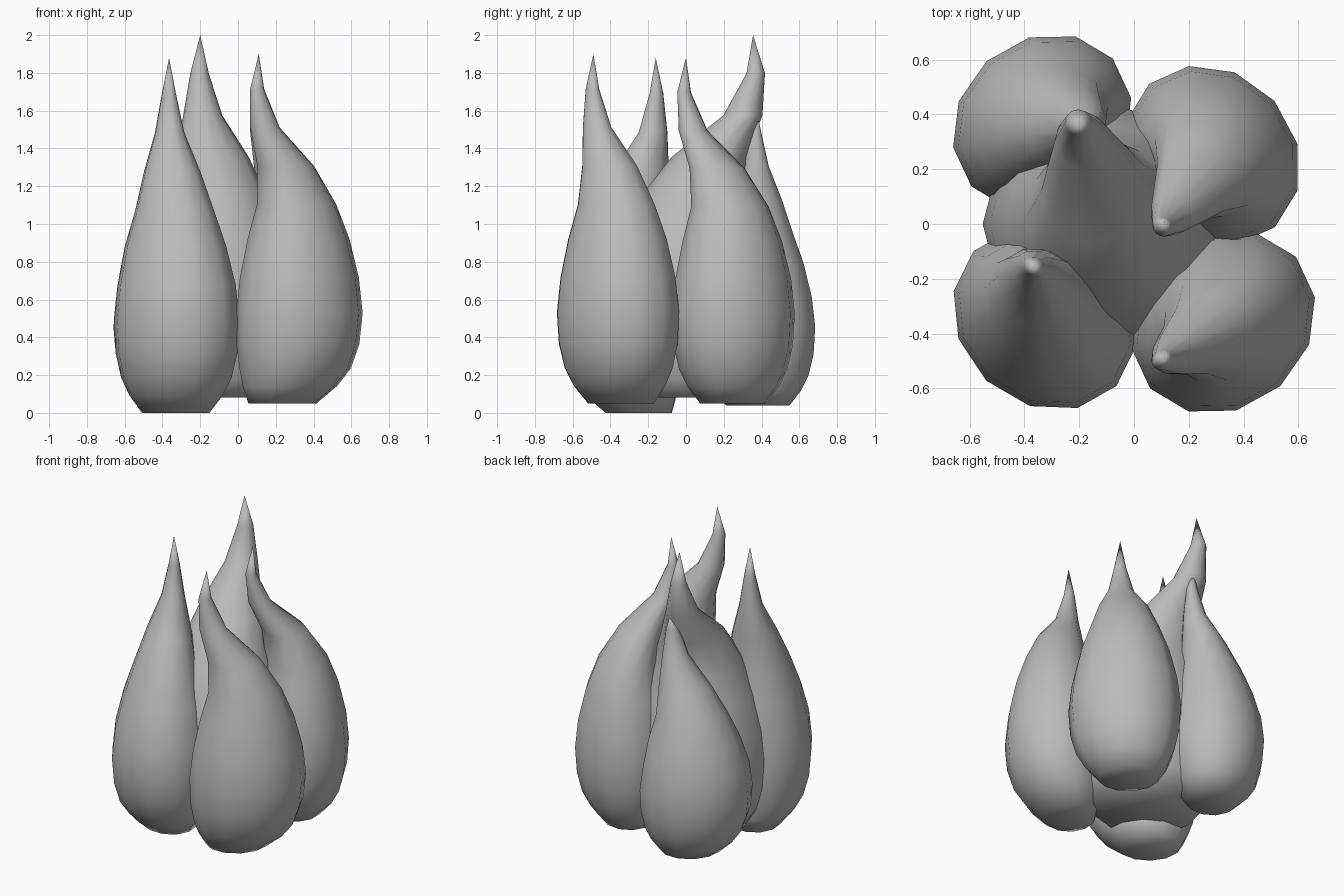
import bpy
import bmesh
from math import atan2, tau
from mathutils import Matrix, Vector

SIDES = 12
BELLY = 0.26

# Shared flame shape: height fraction, radius, and the share of the way
# from belly to foot (below the belly) or from belly to tip (above it)
SHAPE = [
    (0.0, 0.18, 1.0), (0.05, 0.25, 0.55), (0.1, 0.295, 0.25),
    (0.17, 0.325, 0.08), (BELLY, 0.335, 0.0), (0.36, 0.315, 0.0),
    (0.47, 0.27, 0.02), (0.57, 0.21, 0.07), (0.68, 0.15, 0.34),
    (0.79, 0.078, 0.85), (0.9, 0.037, 1.04), (1.0, 0.0, 1.0),
]

cube = bpy.data.objects.get("Cube")
if cube:
    bpy.data.objects.remove(cube, do_unlink=True)

grey = bpy.data.materials.new("plain_grey")
grey.use_nodes = True
colour = (0.5, 0.5, 0.5, 1)
grey.diffuse_color = colour
grey.node_tree.nodes["Principled BSDF"].inputs["Base Color"].default_value = colour


def flame(name, foot, belly, tip, bottom, top, girth=1.0, ease=1.0,
          spread=0.07, first=0):
    """Loft oval rings along a leaning path into a pointed teardrop."""
    foot, belly, tip = Vector(foot), Vector(belly), Vector(tip)
    # Each ring is wider across than along the direction it faces
    turn = Matrix.Rotation(atan2(belly.y, belly.x), 2)
    bm = bmesh.new()
    rings = []
    for height, radius, lean in SHAPE[first:]:
        if height < BELLY:
            centre = belly.lerp(foot, lean)
        else:
            centre = belly + (tip - belly) * lean ** ease
        z = bottom + (top - bottom) * height
        if radius == 0:
            point = bm.verts.new((*centre, z))
            break
        ring = []
        for i in range(SIDES):
            spoke = Matrix.Rotation(tau * i / SIDES, 2) @ Vector((radius * girth, 0))
            spoke.x *= 1 - spread
            spoke.y *= 1 + spread
            ring.append(bm.verts.new((*(centre + turn @ spoke), z)))
        rings.append(ring)
    # Flat underside, side bands and the pointed end
    bm.faces.new(reversed(rings[0]))
    for low, high in zip(rings, rings[1:]):
        for i in range(SIDES):
            j = (i + 1) % SIDES
            bm.faces.new((low[i], low[j], high[j], high[i]))
    for i in range(SIDES):
        bm.faces.new((rings[-1][i], rings[-1][(i + 1) % SIDES], point))
    for face in bm.faces:
        face.smooth = True
    mesh = bpy.data.meshes.new(name)
    bm.to_mesh(mesh)
    bm.free()
    mesh.materials.append(grey)
    bpy.context.collection.objects.link(bpy.data.objects.new(name, mesh))


# Four outer flames
flame("front_right_flame", (-0.33, -0.25), (-0.325, -0.345), (-0.365, -0.16),
      0.0, 1.88, ease=0.5)
flame("front_left_flame", (0.235, -0.345), (0.325, -0.36), (0.11, -0.49),
      0.05, 1.9)
flame("back_left_flame", (0.25, 0.25), (0.285, 0.25), (0.11, 0.0),
      0.05, 1.88, girth=0.97)
flame("back_right_flame", (-0.3, 0.38), (-0.335, 0.37), (-0.16, 0.365),
      0.04, 1.64, girth=0.97, ease=0.6)
# Taller central flame, cut off wide at the base
flame("central_flame", (-0.1, 0.0), (-0.11, 0.0), (-0.2, 0.355),
      -0.02, 2.0, girth=1.32, spread=0, first=1)
